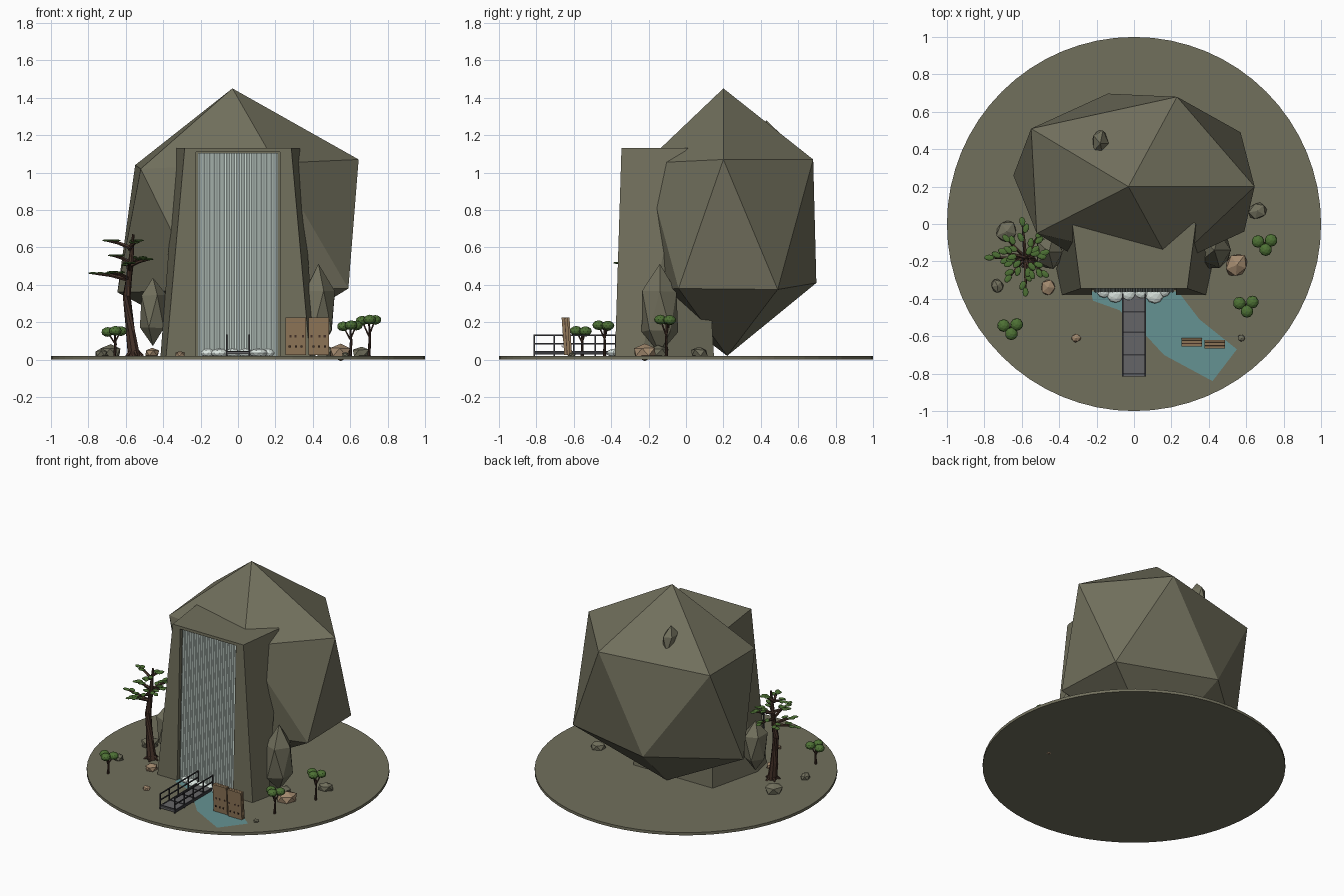
import bpy, bmesh, math, random
from mathutils import Vector, Matrix

random.seed(4)
if "Cube" in bpy.data.objects:
    bpy.data.objects.remove(bpy.data.objects["Cube"])


def material(name, r, g, b):
    m = bpy.data.materials.new(name)
    m.use_nodes = True
    m.diffuse_color = (r, g, b, 1)
    m.node_tree.nodes["Principled BSDF"].inputs["Base Color"].default_value = (r, g, b, 1)
    return m


STONE = material("olive stone", .165, .16, .108)
FALL = material("falling water", .6, .7, .65)
WATER = material("stream teal", .13, .29, .29)
BARK = material("dark bark", .06, .032, .022)
LEAF = material("leaf green", .075, .165, .035)
TAN = material("tan rock", .36, .25, .155)
BOARD = material("board wood", .28, .185, .1)
GREY = material("deck grey", .13, .13, .135)
RAIL = material("rail dark", .04, .04, .045)
FOAM = material("foam white", .72, .8, .76)


def finish(name, bm, mat):
    bmesh.ops.recalc_face_normals(bm, faces=bm.faces)
    me = bpy.data.meshes.new(name)
    bm.to_mesh(me)
    bm.free()
    me.materials.append(mat)
    ob = bpy.data.objects.new(name, me)
    bpy.context.collection.objects.link(ob)
    return ob


def box(name, mat, loc, size, tilt=0):
    bm = bmesh.new()
    bmesh.ops.create_cube(bm, size=1, matrix=Matrix.Diagonal((*size, 1)))
    ob = finish(name, bm, mat)
    ob.location = loc
    ob.rotation_euler.x = tilt
    return ob


def ball(name, mat, loc, size, sub=1, jitter=0, turn=(0, 0, 0)):
    bm = bmesh.new()
    bmesh.ops.create_icosphere(bm, subdivisions=sub, radius=1)
    for v in bm.verts:
        v.co *= 1 + random.uniform(-jitter, jitter)
        v.co = Vector(a * b for a, b in zip(v.co, size))
    ob = finish(name, bm, mat)
    ob.location = loc
    ob.rotation_euler = turn
    return ob


def tube(name, mat, points, radii, sides=6):
    # tapered tube through a path
    bm = bmesh.new()
    rings = []
    pts = [Vector(p) for p in points]
    for i, p in enumerate(pts):
        d = pts[min(i + 1, len(pts) - 1)] - pts[max(i - 1, 0)]
        q = d.to_track_quat('Z', 'Y')
        rings.append([bm.verts.new(p + q @ Vector((radii[i] * math.cos(k * math.tau / sides),
                      radii[i] * math.sin(k * math.tau / sides), 0))) for k in range(sides)])
    for a, b in zip(rings, rings[1:]):
        for k in range(sides):
            j = (k + 1) % sides
            bm.faces.new((a[k], a[j], b[j], b[k]))
    bm.faces.new(rings[0])
    bm.faces.new(rings[-1])
    return finish(name, bm, mat)


# round ground
bm = bmesh.new()
bmesh.ops.create_cone(bm, cap_ends=True, segments=64, radius1=1, radius2=1, depth=.02,
                      matrix=Matrix.Translation((0, 0, .01)))
finish("ground", bm, STONE)

# main boulder: twenty flat triangles between two rings and two tips
upper = [(.645, .2, 1.07), (.23, .68, 1.07), (-.55, .51, 1.04), (-.52, -.05, 1.02), (.2, -.22, 1.05)]
lower = [(.57, .49, .375), (-.14, .697, .41), (-.645, .26, .36), (-.2, -.24, .37), (.59, -.04, .38)]
bm = bmesh.new()
top, bottom = bm.verts.new((-.03, .2, 1.45)), bm.verts.new((0, .22, .02))
up, low = [bm.verts.new(p) for p in upper], [bm.verts.new(p) for p in lower]
for i in range(5):
    j = (i + 1) % 5
    for tri in ((top, up[i], up[j]), (up[i], low[i], up[j]), (low[i], low[j], up[j]),
                (low[i], bottom, low[j])):
        bm.faces.new(tri)
finish("boulder", bm, STONE)

# tapered cliff in front, mirrored outline lofted from foot to top
foot = [(.385, -.38), (.415, -.24), (.32, .15)]
head = [(.285, -.345), (.33, 0), (.25, .08)]
bm = bmesh.new()
loops = []
for half, z in ((foot, .01), (head, 1.13)):
    outline = half + [(-x, y) for x, y in reversed(half)]
    loops.append([bm.verts.new((x, y, z)) for x, y in outline])
for k in range(6):
    j = (k + 1) % 6
    bm.faces.new((loops[0][k], loops[0][j], loops[1][j], loops[1][k]))
for loop in loops:
    bm.faces.new(loop)
cliff = finish("cliff", bm, STONE)

# recess for the waterfall
LEAN = -math.atan(.035 / 1.12)
cutter = box("recess_cutter", STONE, (0, -.366, .555), (.45, .06, 1.11), LEAN)
cutter.hide_render = True
cutter.display_type = 'WIRE'
cutter.hide_set(True)
cut = cliff.modifiers.new("recess", 'BOOLEAN')
cut.object = cutter
cut.operation = 'DIFFERENCE'
cut.solver = 'EXACT'

# waterfall sheet with fine pleats
bm = bmesh.new()
cols = 48
rows = [[bm.verts.new((-.215 + .43 * k / cols, y - .003 * (k % 2), z)) for k in range(cols + 1)]
        for y, z in ((-.363, .02), (-.332, 1.105))]
for k in range(cols):
    bm.faces.new((rows[0][k], rows[0][k + 1], rows[1][k + 1], rows[1][k]))
fall = finish("waterfall", bm, FALL)
fall.modifiers.new("thickness", 'SOLIDIFY').thickness = .004

# stream running from the fall
stream = [(-.23, -.36), (-.22, -.41), (-.08, -.46), (.04, -.57), (.16, -.7), (.42, -.84),
          (.55, -.67), (.35, -.51), (.235, -.36)]
bm = bmesh.new()
bm.faces.new([bm.verts.new((x, y, .023)) for x, y in stream])
finish("stream", bm, WATER)

# foam at the foot of the fall
for x, y, r in ((-.16, -.355, .04), (-.1, -.375, .046), (-.03, -.37, .04), (.04, -.36, .04),
                (.11, -.375, .05), (.16, -.355, .035)):
    ball("foam", FOAM, (x, y, .035), (r, r, .024), 2)

# footbridge
box("bridge_deck", GREY, (0, -.58, .036), (.12, .47, .014))
for y in (-.47, -.58, -.7, -.8):
    box("deck_batten", RAIL, (0, y, .044), (.12, .008, .006))
for x in (-.06, .06):
    for z in (.13, .085):
        box("bridge_rail", RAIL, (x, -.593, z), (.007, .445, .007))
    box("bridge_beam", RAIL, (x, -.58, .036), (.008, .47, .02))
    for y in (-.812, -.705, -.6, -.485, -.375):
        box("bridge_post", RAIL, (x, y, .075), (.007, .007, .11))

# two notice boards with dark slots
for x, y in ((.308, -.632), (.432, -.642)):
    for side in (-1, 1):
        box("board_panel", BOARD, (x, y + side * .009, .125), (.11, .014, .2), .07)
    box("board_core", BARK, (x, y, .123), (.104, .008, .19), .07)
    for k in range(8):
        dx, dz = (k % 3 - 1) * .034 + random.uniform(-.008, .008), (k // 3 - 1) * .055
        box("board_slot", BARK, (x + dx, y - .017 - dz * -.07, .125 + dz), (.011, .003, .011), .07)

# tall standing stones beside the cliff and a spike on the back
ball("standing_stone", STONE, (.43, -.14, .26), (.1, .11, .24), 1, .06)
ball("standing_stone", STONE, (-.455, -.15, .255), (.08, .1, .19), 1, .06)
ball("back_spike", STONE, (-.18, .43, 1.16), (.05, .08, .115), 1, .05)

# loose rocks
for mat, x, y, r in ((TAN, .55, -.22, .07), (TAN, -.46, -.34, .048), (TAN, -.31, -.61, .028),
                     (STONE, .66, .07, .055), (STONE, -.68, -.04, .065), (STONE, -.73, -.33, .042),
                     (STONE, .575, -.61, .022), (STONE, .47, -.15, .06)):
    ball("rock", mat, (x, y, .02 + r * .3), (r, r * .85, r * .65), 1, .1,
         (0, 0, random.uniform(0, 3)))

# small round-topped trees
for x, y, h in ((-.66, -.555, .15), (.6, -.435, .18), (.7, -.105, .21)):
    tube("small_trunk", BARK, [(x, y, .01), (x + .005, y, h * .55), (x, y, h)], [.009, .007, .005])
    for dx, dy, dz in ((-.037, .012, -.002), (.033, .018, .002), (.004, -.032, .004)):
        tube("small_branch", BARK, [(x, y, h * .6), (x + dx, y + dy, h + dz)], [.005, .004], 5)
        ball("small_crown", LEAF, (x + dx, y + dy, h + dz), (.034, .034, .026), 2)

# old pine with tiered branches
tube("pine_trunk", BARK,
     [(-.555, -.2, .01), (-.575, -.195, .15), (-.595, -.185, .34), (-.575, -.18, .5), (-.56, -.18, .67)],
     [.034, .026, .021, .016, .006], 8)
for k in range(5):
    a = k * math.tau / 5
    tube("pine_root", BARK, [(-.557, -.2, .06), (-.557 + .05 * math.cos(a), -.2 + .05 * math.sin(a), .018)],
         [.016, .006], 5)
for angle, reach, z in ((180, .2, .455), (135, .15, .46), (95, .2, .5), (230, .15, .46), (270, .19, .51),
                        (320, .14, .53), (15, .11, .53), (60, .15, .54), (200, .1, .55),
                        (165, .13, .63), (290, .1, .62), (40, .07, .63)):
    a = math.radians(angle)
    d = Vector((math.cos(a), math.sin(a), 0))
    root = Vector((-.58, -.18, z - .03))
    tube("pine_branch", BARK, [root, root + d * reach * .5 + Vector((0, 0, .025)),
                               root + d * reach + Vector((0, 0, .035))], [.011, .009, .004], 5)
    for f, side in ((.55, .016), (.78, -.016), (.97, 0)):
        p = root + d * reach * f + Vector((-d.y, d.x, 0)) * side + Vector((0, 0, .037))
        ball("pine_needles", LEAF, p, (.026, .016, .006), 2, .05, (0, 0, a + side * 25))
